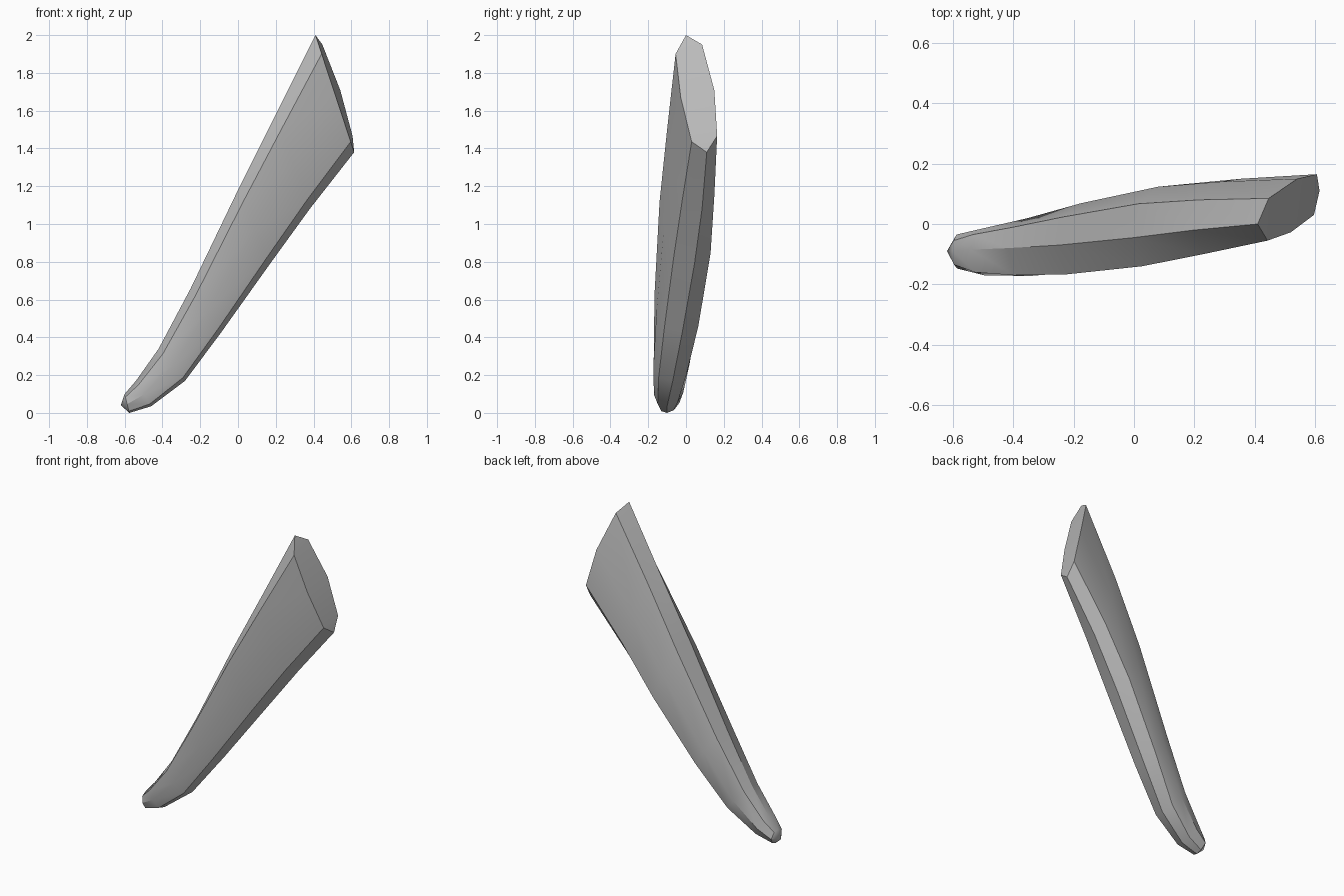
import bpy
import bmesh
import math
from mathutils import Vector

default_cube = bpy.data.objects.get("Cube")
if default_cube:
    bpy.data.objects.remove(default_cube, do_unlink=True)

# Single grey material
grey = bpy.data.materials.new("stone_grey")
grey.use_nodes = True
colour = (0.5, 0.5, 0.5, 1.0)
grey.diffuse_color = colour
grey.node_tree.nodes["Principled BSDF"].inputs["Base Color"].default_value = colour

# Stations from tip to broad end: upper ridge, lower ridge, then thickness
# at front upper, front lower, back lower and back upper creases
STATIONS = [
    ((-0.60, -0.09, 0.10), (-0.575, -0.10, 0.0), (0.045, 0.03, 0.035, 0.035)),
    ((-0.54, -0.085, 0.17), (-0.46, -0.10, 0.035), (0.075, 0.05, 0.055, 0.05)),
    ((-0.42, -0.08, 0.34), (-0.28, -0.07, 0.17), (0.09, 0.075, 0.07, 0.068)),
    ((-0.25, -0.07, 0.66), (-0.09, -0.02, 0.425), (0.097, 0.095, 0.085, 0.093)),
    ((0.0, -0.045, 1.18), (0.17, 0.045, 0.79), (0.095, 0.11, 0.085, 0.112)),
    ((0.20, -0.02, 1.58), (0.38, 0.085, 1.08), (0.08, 0.105, 0.065, 0.10)),
    ((0.41, 0.0, 2.0), (0.615, 0.11, 1.38), (0.055, 0.08, 0.055, 0.085)),
]


def cross_section(upper, lower, thickness):
    """Eight-sided section running from upper ridge down the front and up the back."""
    upper, lower = Vector(upper), Vector(lower)
    front_up, front_low, back_low, back_up = thickness

    def crease(along, base_y, offset):
        point = upper.lerp(lower, along)
        point.y = base_y + offset
        return point

    fu = crease(0.16, upper.y, -front_up)
    fl = crease(0.91, lower.y, -front_low)
    bl = crease(0.86, lower.y, back_low)
    bu = crease(0.08, upper.y, back_up)
    fm = fu.lerp(fl, 0.5) - Vector((0, 0.015, 0))
    bm = bl.lerp(bu, 0.5) + Vector((0, 0.025, 0))
    return [upper, fu, fm, fl, lower, bl, bm, bu]


sections = [cross_section(*station) for station in STATIONS]

# The back rim of the broad end bows outward
for index, bow in ((5, 0.02), (6, 0.035), (7, 0.02)):
    sections[-1][index].x += bow

bm = bmesh.new()
rings = [[bm.verts.new(point) for point in section] for section in sections]
tip = bm.verts.new((-0.62, -0.09, 0.04))
count = len(rings[0])

# Sides and pointed tip
for i in range(count):
    j = (i + 1) % count
    bm.faces.new((tip, rings[0][j], rings[0][i]))
    for near, far in zip(rings, rings[1:]):
        bm.faces.new((near[i], near[j], far[j], far[i]))

# Broad end cap
u, fu, fm, fl, low, bl, mid, bu = rings[-1]
for face in ((u, fu, bu), (fu, fm, mid, bu), (fm, fl, bl, mid), (fl, low, bl)):
    bm.faces.new(face)

bmesh.ops.recalc_face_normals(bm, faces=bm.faces[:])
mesh = bpy.data.meshes.new("blade_shard")
bm.to_mesh(mesh)
bm.free()
mesh.materials.append(grey)

shard = bpy.data.objects.new("blade_shard", mesh)
bpy.context.collection.objects.link(shard)
bpy.context.view_layer.objects.active = shard
shard.select_set(True)
bpy.ops.object.shade_smooth_by_angle(angle=math.radians(30))
